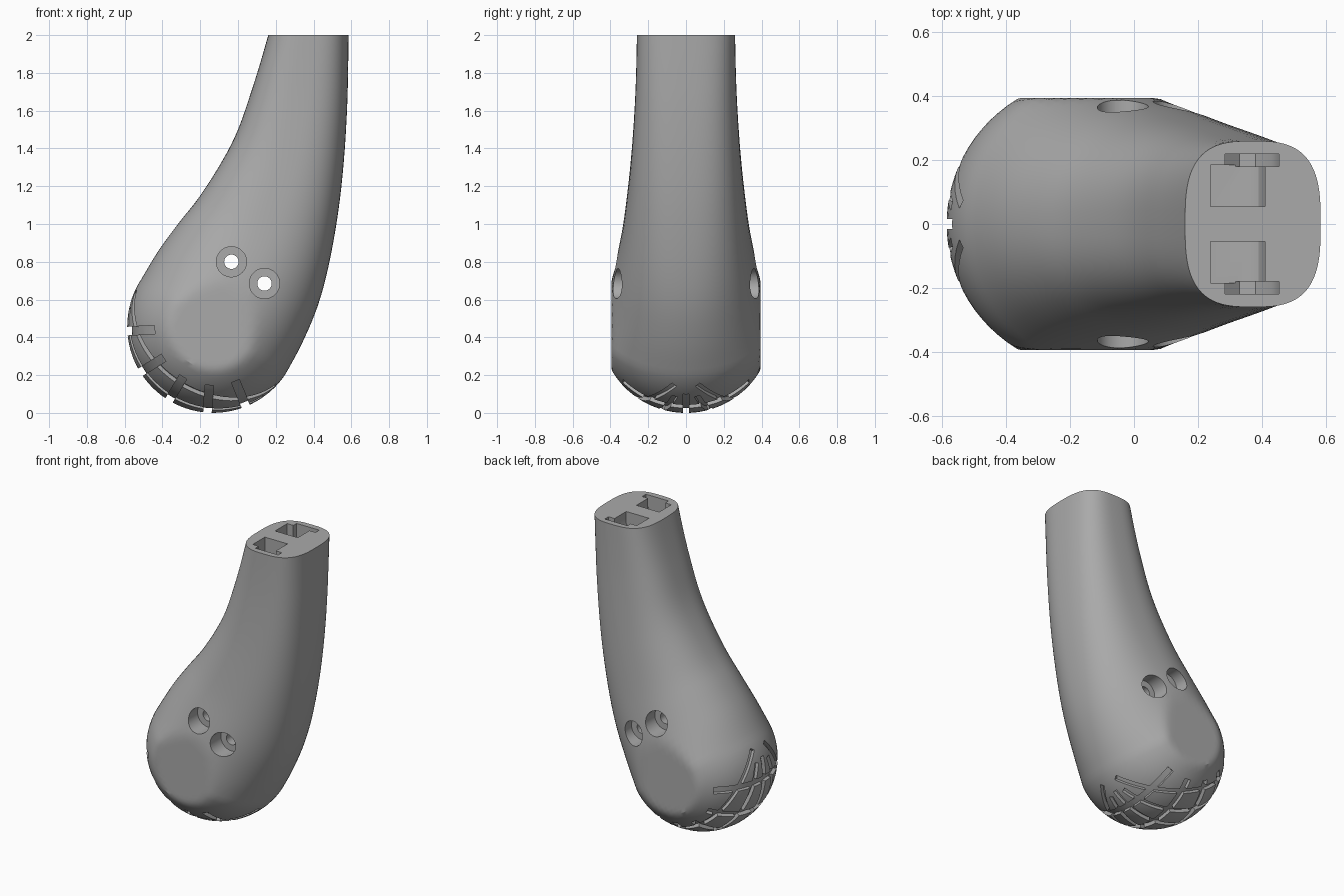
import bpy, bmesh
from math import sin, cos, pi, radians, copysign
from mathutils import Vector, Matrix

cube = bpy.data.objects.get("Cube")
if cube:
    bpy.data.objects.remove(cube)

grey = bpy.data.materials.new("mid grey")
grey.use_nodes = True
COLOUR = (0.4, 0.4, 0.4, 1)
grey.diffuse_color = COLOUR
grey.node_tree.nodes["Principled BSDF"].inputs["Base Color"].default_value = COLOUR

R = 0.457                                # ball of the foot
C = Vector((-0.13, 0, R))
POLE = Vector((-0.555, 0, -0.832))       # middle of the sole
SPAN = Vector((0.832, 0, -0.555))        # toe to heel
Y = Vector((0, 1, 0))
FLAT = 0.395                             # half width between the flat cheeks
SEG = 80


def make(name, bm):
    bmesh.ops.recalc_face_normals(bm, faces=bm.faces)
    me = bpy.data.meshes.new(name)
    bm.to_mesh(me)
    bm.free()
    ob = bpy.data.objects.new(name, me)
    bpy.context.collection.objects.link(ob)
    me.materials.append(grey)
    return ob


def skin(bm, rings):
    """Join rings of points into a closed skin with capped ends."""
    loops = [[bm.verts.new(p) for p in ring] for ring in rings]
    for a, b in zip(loops, loops[1:]):
        for i in range(len(a)):
            j = (i + 1) % len(a)
            bm.faces.new((a[i], a[j], b[j], b[i]))
    bm.faces.new(loops[0])
    bm.faces.new(loops[-1])


def section(xl, zl, xr, zr, w, n):
    """Superellipse ring between a toe-side and a heel-side point."""
    a, b = Vector((xl, 0, zl)), Vector((xr, 0, zr))
    mid, half = (a + b) / 2, (b - a) / 2
    ring = []
    for i in range(SEG):
        t = 2 * pi * i / SEG
        c, s = cos(t), sin(t)
        c = copysign(abs(c) ** (2 / n), c)
        y = w * copysign(abs(s) ** (2 / n), s)
        ring.append(mid + half * c + Y * max(-FLAT, min(FLAT, y)))
    return ring


# Leg stations: toe side x z, heel side x z, half width, squareness
stations = [
    (-0.51, 0.711, 0.25, 0.203, 0.457, 2.0),
    (-0.42, 0.86, 0.335, 0.36, 0.41, 2.1),
    (-0.31, 1.01, 0.42, 0.56, 0.37, 2.2),
    (-0.2, 1.15, 0.48, 0.78, 0.335, 2.35),
    (-0.08, 1.34, 0.53, 1.06, 0.305, 2.5),
    (0, 1.5, 0.56, 1.33, 0.285, 2.65),
    (0.07, 1.7, 0.577, 1.6, 0.27, 2.8),
    (0.12, 1.86, 0.583, 1.82, 0.263, 2.9),
    (0.16, 2, 0.585, 2, 0.26, 3.0),
]


def smooth_stations(rows, steps):
    out = []
    for k in range(len(rows) - 1):
        four = [rows[max(0, min(len(rows) - 1, k + d))] for d in (-1, 0, 1, 2)]
        for s in range(steps):
            t = s / steps
            out.append([0.5 * (2 * b + (c - a) * t + (2 * a - 5 * b + 4 * c - d) * t * t
                               + (3 * b - a - 3 * c + d) * t ** 3)
                        for a, b, c, d in zip(*four)])
    return out + [rows[-1]]


# Leg body: half ball lofted up into the shank
rings = []
for k in range(1, 24):
    t = pi / 2 * k / 24
    m, h = C + POLE * R * cos(t), SPAN * R * sin(t)
    rings.append(section((m - h).x, (m - h).z, (m + h).x, (m + h).z, R * sin(t), 2))
rings += [section(*row) for row in smooth_stations(stations, 4)]
bm = bmesh.new()
skin(bm, rings)
leg = make("leg_body", bm)

cutters = []


def cylinder_cut(name, x, z, r, y0, y1):
    bm = bmesh.new()
    bmesh.ops.create_cone(bm, cap_ends=True, segments=40, radius1=r, radius2=r,
                          depth=y1 - y0,
                          matrix=Matrix.Translation((x, (y0 + y1) / 2, z))
                          @ Matrix.Rotation(pi / 2, 4, "X"))
    cutters.append(make(name, bm))


def prism_cut(name, profile, y0, y1):
    bm = bmesh.new()
    skin(bm, [[Vector((x, y, z)) for x, z in profile] for y in (y0, y1)])
    cutters.append(make(name, bm))


def groove_cut(name, u, v, reach, width):
    """Arc-shaped bar sunk into the ball."""
    n = u.cross(v).normalized() * width / 2
    rings = []
    for i in range(41):
        t = radians(reach) * (i / 20 - 1)
        d = u * cos(t) + v * sin(t)
        lo, hi = C + d * (R - 0.025), C + d * (R + 0.04)
        rings.append([lo - n, lo + n, hi + n, hi - n])
    bm = bmesh.new()
    skin(bm, rings)
    cutters.append(make(name, bm))


# Sole grooves: lengthwise ones meet at toe and heel, others run across
for tilt, reach in ((0, 72), (20, 68), (-20, 68), (40.5, 78), (-40.5, 78)):
    u = Matrix.Rotation(radians(tilt), 3, SPAN) @ POLE
    groove_cut("long_groove", u, SPAN, reach, 0.032)
for angle in (183, 212, 239, 266, 292):
    a = radians(angle)
    groove_cut("cross_groove", Vector((cos(a), 0, sin(a))), Y, 47, 0.045)

# Counterbored bolt holes right through the ankle
for x, z in ((-0.035, 0.8), (0.14, 0.685)):
    cylinder_cut("bolt_hole", x, z, 0.038, -0.6, 0.6)
    for y0, y1 in ((-0.6, -0.27), (0.27, 0.6)):
        cylinder_cut("counterbore", x, z, 0.08, y0, y1)

# Latch pockets in the top face, each with a curved side slot
pocket = [(0.24, 2.1), (0.24, 1.87), (0.36, 1.87), (0.39, 1.885), (0.41, 1.92), (0.41, 2.1)]
slot = [(0.285, 2.1), (0.285, 1.9), (0.33, 1.86), (0.38, 1.86), (0.43, 1.9), (0.455, 1.96),
        (0.455, 2.1)]
for s in (-1, 1):
    prism_cut("pocket", pocket, *sorted((s * 0.055, s * 0.185)))
    prism_cut("side_slot", slot, *sorted((s * 0.18, s * 0.22)))

# Carve everything out, keep the result, drop the cutters
for cutter in cutters:
    cutter.hide_render = True
    mod = leg.modifiers.new(cutter.name, "BOOLEAN")
    mod.operation, mod.solver, mod.object = "DIFFERENCE", "EXACT", cutter
bpy.context.view_layer.update()
carved = bpy.data.meshes.new_from_object(leg.evaluated_get(bpy.context.evaluated_depsgraph_get()))
leg.modifiers.clear()
leg.data = carved
for cutter in cutters:
    bpy.data.objects.remove(cutter)

bpy.ops.object.select_all(action="DESELECT")
leg.select_set(True)
bpy.context.view_layer.objects.active = leg
bpy.ops.object.shade_smooth_by_angle(angle=radians(30))
